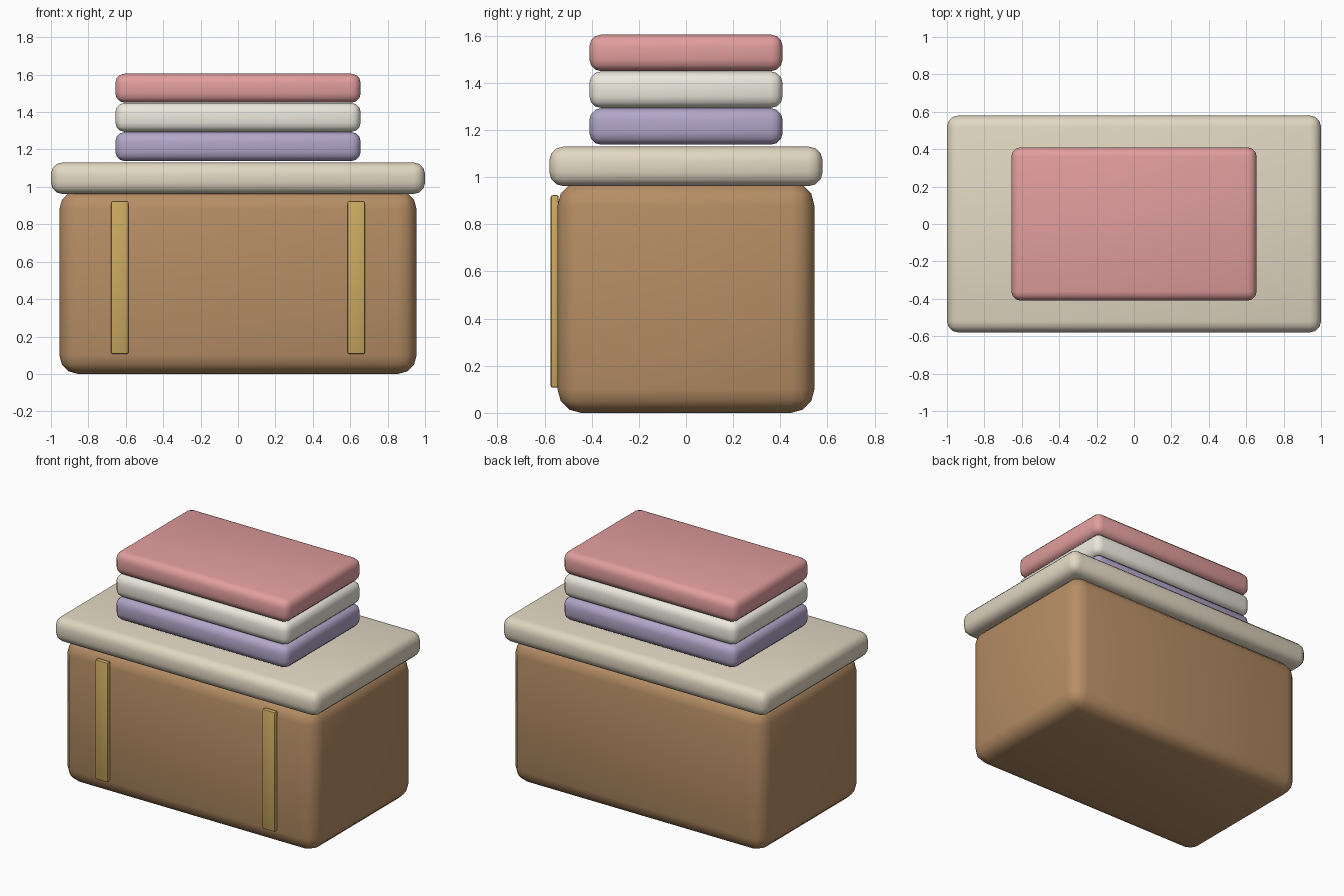
import bpy

if "Cube" in bpy.data.objects:
    bpy.data.objects.remove(bpy.data.objects["Cube"])


def material(name, color):
    m = bpy.data.materials.new(name)
    m.diffuse_color = (*color, 1)
    m.use_nodes = True
    m.node_tree.nodes["Principled BSDF"].inputs["Base Color"].default_value = m.diffuse_color
    return m


def rounded_box(name, x, y, z, bevel, mat, segments=3):
    """Box spanning the (min, max) ranges x, y, z, with rounded edges."""
    ranges = (x, y, z)
    bpy.ops.mesh.primitive_cube_add(size=1, location=[(a + b) / 2 for a, b in ranges])
    ob = bpy.context.object
    ob.name = name
    ob.scale = [b - a for a, b in ranges]
    bpy.ops.object.transform_apply(location=False, rotation=False, scale=True)
    mod = ob.modifiers.new("Rounding", "BEVEL")
    mod.width = bevel
    mod.segments = segments
    bpy.ops.object.modifier_apply(modifier=mod.name)
    bpy.ops.object.shade_smooth_by_angle()
    ob.data.materials.append(mat)
    return ob


tan = material("tan", (0.47, 0.27, 0.13))
beige = material("beige", (0.76, 0.68, 0.54))
gold = material("gold", (0.60, 0.40, 0.12))
lavender = material("lavender", (0.44, 0.38, 0.58))
cream = material("cream", (0.83, 0.81, 0.72))
pink = material("pink", (0.76, 0.34, 0.34))

# Chest body and overhanging lid
rounded_box("chest_body", (-0.955, 0.955), (-0.545, 0.545), (0, 0.98), 0.1, tan)
rounded_box("chest_lid", (-1, 1), (-0.58, 0.58), (0.962, 1.13), 0.06, beige)

# Pair of front straps
for side, x in (("left", -0.632), ("right", 0.632)):
    rounded_box(side + "_strap", (x - 0.047, x + 0.047), (-0.574, -0.54),
                (0.107, 0.924), 0.008, gold, 2)

# Stack of folded blankets
for i, (name, mat) in enumerate((("lower", lavender), ("middle", cream), ("upper", pink))):
    z = 1.138 + i * 0.156
    rounded_box(name + "_blanket", (-0.656, 0.656), (-0.41, 0.41), (z, z + 0.155), 0.05, mat)
